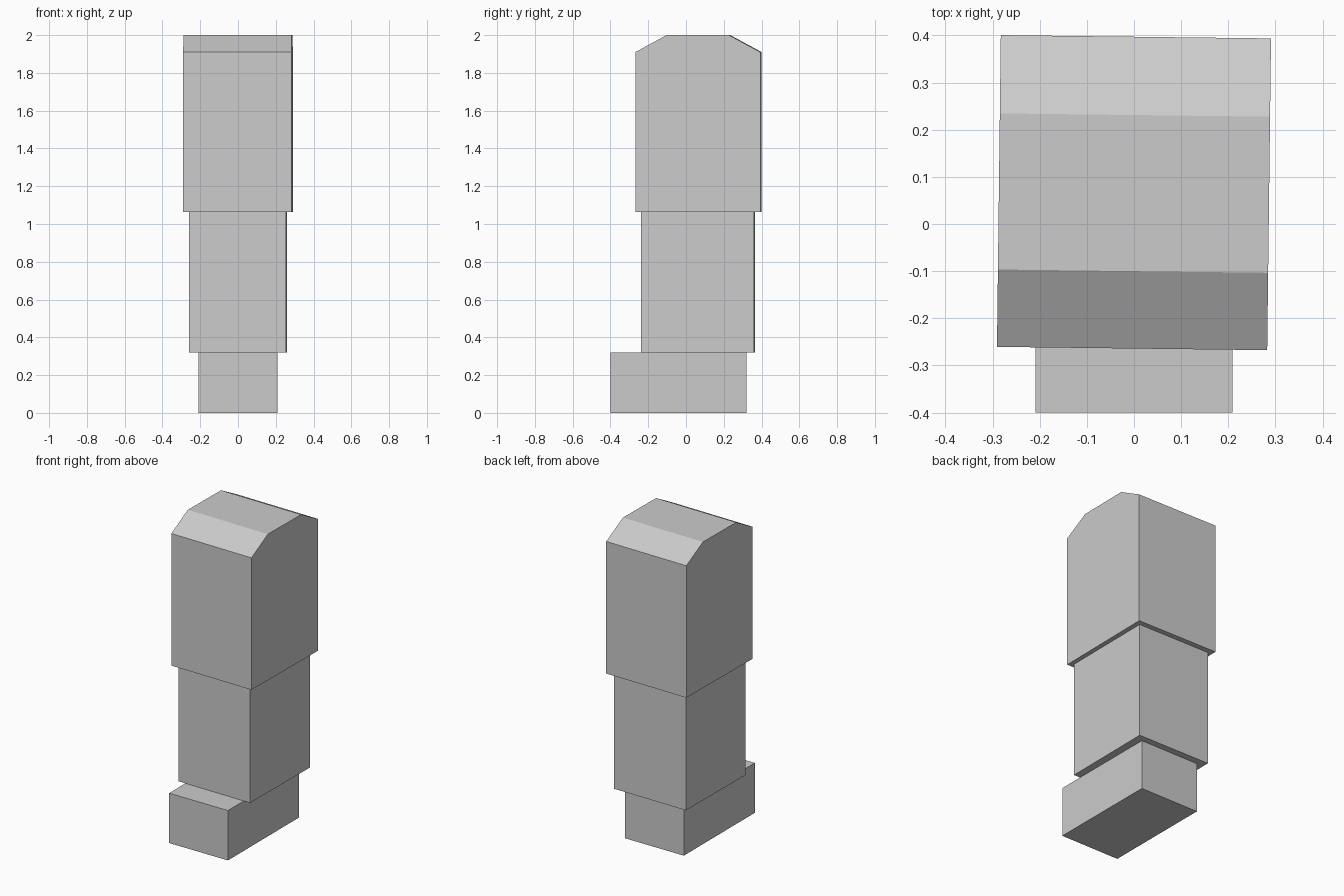
import bpy
import bmesh
from math import radians
from mathutils import Matrix

if "Cube" in bpy.data.objects:
    bpy.data.objects.remove(bpy.data.objects["Cube"])


def block(name, profile, width, centre_y, turn):
    """Extrude a side profile (y, z) across x, then turn it about its vertical axis."""
    bm = bmesh.new()
    face = bm.faces.new([bm.verts.new((-width / 2, y, z)) for y, z in profile])
    side = bmesh.ops.extrude_face_region(bm, geom=[face])["geom"]
    moved = [v for v in side if isinstance(v, bmesh.types.BMVert)]
    bmesh.ops.translate(bm, verts=moved, vec=(width, 0, 0))
    bmesh.ops.rotate(bm, verts=bm.verts, cent=(0, centre_y, 0),
                     matrix=Matrix.Rotation(radians(turn), 3, 'Z'))
    bmesh.ops.recalc_face_normals(bm, faces=bm.faces)
    mesh = bpy.data.meshes.new(name)
    bm.to_mesh(mesh)
    bm.free()
    obj = bpy.data.objects.new(name, mesh)
    bpy.context.collection.objects.link(obj)
    return obj


def rectangle(y0, y1, z0, z1):
    return [(y0, z0), (y1, z0), (y1, z1), (y0, z1)]


# Foot, reaching forward
block("foot", rectangle(-0.40, 0.32, 0, 0.32), 0.417, -0.04, 0)

# Lower section, very slightly turned
block("lower_leg", rectangle(-0.237, 0.363, 0.32, 1.063), 0.514, 0.063, -0.5)

# Upper section with sloped front and back at the top
block("upper_leg", [(-0.264, 1.063), (0.397, 1.063), (0.397, 1.91),
                    (0.231, 2.0), (-0.10, 2.0), (-0.264, 1.91)],
      0.573, 0.067, -0.7)
